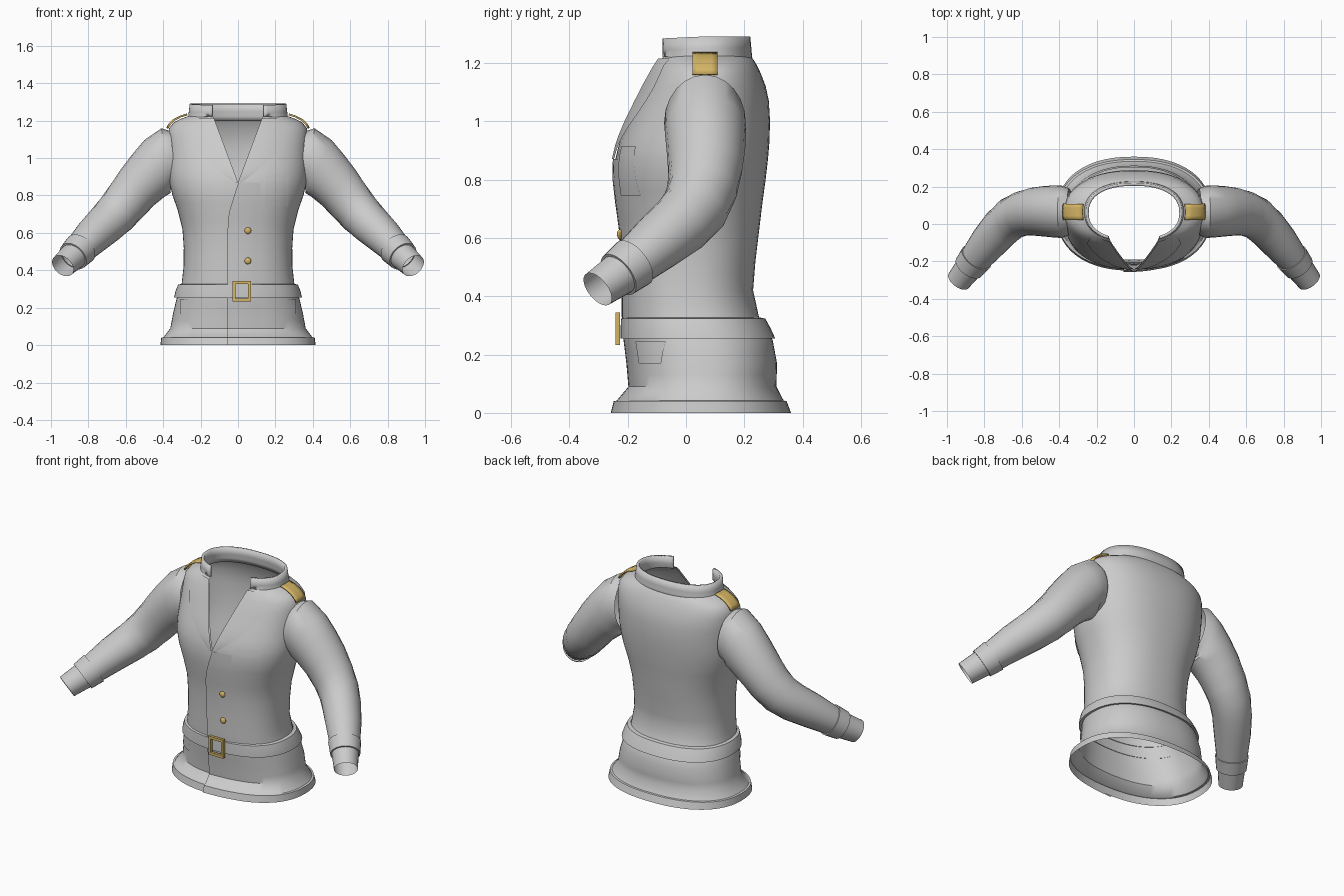
import bpy, bmesh, math
from mathutils import Vector

if "Cube" in bpy.data.objects:
    bpy.data.objects.remove(bpy.data.objects["Cube"])


def material(name, rgb):
    m = bpy.data.materials.new(name)
    m.diffuse_color = (*rgb, 1)
    m.use_nodes = True
    m.node_tree.nodes["Principled BSDF"].inputs["Base Color"].default_value = m.diffuse_color
    return m


CLOTH = material("grey cloth", (0.6, 0.6, 0.6))
GOLD = material("gold", (0.66, 0.46, 0.13))

# Torso sections: height, half width, front y, back y
SECTIONS = [
    (0.0, 0.415, -0.25, 0.36), (0.04, 0.41, -0.24, 0.345), (0.042, 0.398, -0.23, 0.335),
    (0.09, 0.362, -0.19, 0.31), (0.17, 0.347, -0.197, 0.312), (0.25, 0.328, -0.207, 0.297),
    (0.32, 0.302, -0.213, 0.252), (0.42, 0.291, -0.214, 0.23), (0.52, 0.29, -0.216, 0.238),
    (0.62, 0.297, -0.222, 0.25), (0.72, 0.322, -0.235, 0.262), (0.8, 0.35, -0.243, 0.273),
    (0.87, 0.367, -0.242, 0.281), (0.93, 0.372, -0.228, 0.286), (1.0, 0.372, -0.2, 0.288),
    (1.07, 0.373, -0.167, 0.284), (1.12, 0.373, -0.143, 0.273), (1.16, 0.368, -0.122, 0.258),
    (1.19, 0.345, -0.107, 0.244), (1.21, 0.305, -0.097, 0.232), (1.23, 0.25, -0.085, 0.215)]
POWER = 2.3


def interp(rows, z):
    for a, b in zip(rows, rows[1:]):
        if z <= b[0]:
            f = max(0, (z - a[0]) / (b[0] - a[0]))
            return [p + (q - p) * f for p, q in zip(a[1:], b[1:])]
    return rows[-1][1:]


def vee(z):
    return max(0.0, 0.135 * (z - 0.87) / 0.36)


def torso_arc(sec, z, start_x, off=0.0, count=28):
    """Half ring from the front edge round to the centre of the back."""
    w, yf, yb = sec
    w, yf, yb = w + off, yf - off, yb + off
    yc, d = (yf + yb) / 2, (yb - yf) / 2
    a0 = math.asin((start_x / w) ** (POWER / 2)) if start_x > 0 else 0
    pts = []
    for i in range(count + 1):
        t = a0 + (math.pi - a0) * i / count
        s, c = max(0, math.sin(t)), math.cos(t)
        x = w * s ** (2 / POWER) if 0 < i < count or start_x > 0 else 0
        x = 0 if i == count else x
        pts.append(Vector((x, yc - math.copysign(d * abs(c) ** (2 / POWER), c), z)))
    return pts


def front_point(x, z, off):
    w, yf, yb = interp(SECTIONS, z)
    w, yf, yb = w + off, yf - off, yb + off
    yc, d = (yf + yb) / 2, (yb - yf) / 2
    return Vector((x, yc - d * max(0, 1 - abs(x / w) ** POWER) ** (1 / POWER), z))


def finish(name, bm, mat, mirror=False, thick=0, angle=40):
    bmesh.ops.recalc_face_normals(bm, faces=bm.faces[:])
    me = bpy.data.meshes.new(name)
    bm.to_mesh(me)
    bm.free()
    me.materials.append(mat)
    ob = bpy.data.objects.new(name, me)
    bpy.context.collection.objects.link(ob)
    if mirror:
        m = ob.modifiers.new("mirror", 'MIRROR')
        m.merge_threshold = 0.0005
    if thick:
        s = ob.modifiers.new("thickness", 'SOLIDIFY')
        s.thickness, s.offset = thick, 0
    bpy.ops.object.select_all(action='DESELECT')
    ob.select_set(True)
    bpy.context.view_layer.objects.active = ob
    bpy.ops.object.shade_smooth_by_angle(angle=math.radians(angle))
    return ob


def grid(name, rows, mat=CLOTH, closed=False, **kw):
    bm = bmesh.new()
    vs = [[bm.verts.new(p) for p in r] for r in rows]
    n = len(rows[0])
    for a, b in zip(vs, vs[1:]):
        for i in range(n if closed else n - 1):
            j = (i + 1) % n
            bm.faces.new((a[i], a[j], b[j], b[i]))
    return finish(name, bm, mat, **kw)


def patch(name, zs, left, right, offs, cols=6, **kw):
    """Thin cloth piece lying on the front; offs = offset at left and right edge."""
    rows = []
    for z in zs:
        l, r = left(z), right(z)
        rows.append([front_point(l + (r - l) * i / cols, z,
                                 offs[0] + (offs[1] - offs[0]) * i / cols)
                     for i in range(cols + 1)])
    return grid(name, rows, **kw)


def steps(a, b, n):
    return [a + (b - a) * i / n for i in range(n + 1)]


# Torso shell with open neckline
heights = sorted({s[0] for s in SECTIONS} | {0.13, 0.21, 0.37, 0.47, 0.57, 0.67, 0.76, 0.9, 0.965, 1.035})
grid("torso", [torso_arc(interp(SECTIONS, z), z, vee(z)) for z in heights], mirror=True)

# Standing collar
collar = []
for z, w, yb in ((1.2, 0.262, 0.222), (1.225, 0.258, 0.218), (1.25, 0.255, 0.216), (1.29, 0.25, 0.212)):
    arc = torso_arc((w, -0.09, yb), z, 0.135)
    for p in arc:  # front ends sit a little lower at the top, higher at the base
        f = max(0, min(1, (0.08 - p.y) / 0.14))
        p.z += f * (0.018 if z < 1.21 else -0.006)
    collar.append(arc)
grid("collar", collar, mirror=True, thick=0.016)

# Lapels along the neckline
LAPEL = [(0.87, 0.02), (0.93, 0.1), (1.0, 0.18), (1.06, 0.225), (1.12, 0.25), (1.17, 0.245), (1.215, 0.22)]
patch("lapels", steps(0.87, 1.215, 14), vee, lambda z: interp(LAPEL, z)[0],
      (0.012, 0.005), mirror=True)

# Overlapping front edge
EDGE = [(0, -0.055), (0.66, -0.055), (0.72, -0.045), (0.8, -0.02), (0.88, 0.005)]
patch("front_overlap", [z for z in heights if z <= 0.87],
      lambda z: interp(EDGE, z)[0], lambda z: 0.12, (0.009, 0.0))

# Belt, flaring out towards its lower edge
belt = []
for z, w, yf, yb in ((0.258, 0.325, -0.205, 0.29), (0.255, 0.342, -0.224, 0.306),
                     (0.29, 0.334, -0.224, 0.29), (0.323, 0.32, -0.223, 0.272),
                     (0.327, 0.302, -0.21, 0.252)):
    belt.append(torso_arc((w, yf, yb), z, 0))
grid("belt", belt, mirror=True, angle=30)

# Sleeves: centre, ring normal, height radius, side radius
SLEEVE = [((0.345, 0.065, 0.995), (1, 0, -0.1), 0.15, 0.125),
          ((0.385, 0.065, 0.995), (1, 0, -0.15), 0.166, 0.14),
          ((0.43, 0.067, 0.955), (1, 0, -0.5), 0.158, 0.139),
          ((0.48, 0.068, 0.905), (1, 0, -0.8), 0.142, 0.135),
          ((0.54, 0.066, 0.84), (1, -0.03, -1.0), 0.13, 0.128),
          ((0.6, 0.055, 0.765), (1, -0.2, -1.05), 0.122, 0.12),
          ((0.655, 0.03, 0.7), (0.9, -0.5, -0.95), 0.116, 0.114),
          ((0.71, -0.02, 0.645), (0.75, -0.75, -0.75), 0.108, 0.108),
          ((0.775, -0.095, 0.585), (0.65, -0.82, -0.68), 0.098, 0.1),
          ((0.835, -0.17, 0.523), (0.62, -0.84, -0.66), 0.085, 0.087),
          ((0.88, -0.228, 0.476), (0.62, -0.84, -0.66), 0.074, 0.075),
          ((0.937, -0.303, 0.424), (0.62, -0.84, -0.66), 0.066, 0.066)]


def ring(c, normal, rz, ry, count=24):
    n = Vector(normal).normalized()
    up = (Vector((0, 0, 1)) - n * n.z).normalized()
    side = n.cross(up)
    return [Vector(c) + up * rz * math.cos(a) + side * ry * math.sin(a)
            for a in (2 * math.pi * i / count for i in range(count))]


grid("sleeves", [ring(*s) for s in SLEEVE], closed=True, mirror=True)

# Raised cuff bands
axis = (0.62, -0.84, -0.66)
c0, c1 = Vector((0.842, -0.179, 0.515)), Vector((0.882, -0.231, 0.474))
grid("cuffs", [ring(c0, axis, 0.08, 0.08), ring(c0, axis, 0.091, 0.091),
               ring(c1, axis, 0.083, 0.083), ring(c1, axis, 0.07, 0.07)],
     closed=True, mirror=True, angle=30)

# Shoulder boards
path = [(0.275, 1.233), (0.31, 1.222), (0.345, 1.203), (0.368, 1.18), (0.38, 1.16)]
grid("shoulder_boards", [[Vector((x - abs(y - 0.065) * 0.08, y, z)) for y in steps(0.022, 0.108, 4)]
                         for x, z in path], mat=GOLD, mirror=True, thick=0.009)

# Pockets: one at the chest, a slanted flap on each hip
patch("chest_pocket", steps(0.745, 0.915, 6), lambda z: 0.15, lambda z: 0.27, (0.004, 0.004))
patch("hip_flaps", steps(0.17, 0.245, 4), lambda z: 0.2 + (0.245 - z) * 0.2,
      lambda z: 0.31, (0.005, 0.005), mirror=True)

# Buckle frame
bm = bmesh.new()
rows = []
for hw, hh, y in ((0.034, 0.04, -0.226), (0.034, 0.04, -0.242), (0.05, 0.056, -0.242), (0.05, 0.056, -0.226)):
    rows.append([bm.verts.new((0.02 + sx * hw, y, 0.288 + sz * hh))
                 for sx, sz in ((-1, -1), (1, -1), (1, 1), (-1, 1))])
for k in range(4):
    a, b = rows[k], rows[(k + 1) % 4]
    for i in range(4):
        bm.faces.new((a[i], a[(i + 1) % 4], b[(i + 1) % 4], b[i]))
finish("buckle", bm, GOLD)

# Buttons
for i, z in enumerate((0.45, 0.612)):
    bm = bmesh.new()
    bmesh.ops.create_uvsphere(bm, u_segments=12, v_segments=8, radius=0.018)
    for v in bm.verts:
        v.co = Vector((v.co.x + 0.053, v.co.y * 0.6, v.co.z + z))
        v.co.y += front_point(0.053, z, 0.006).y
    finish(f"button_{i + 1}", bm, GOLD)
